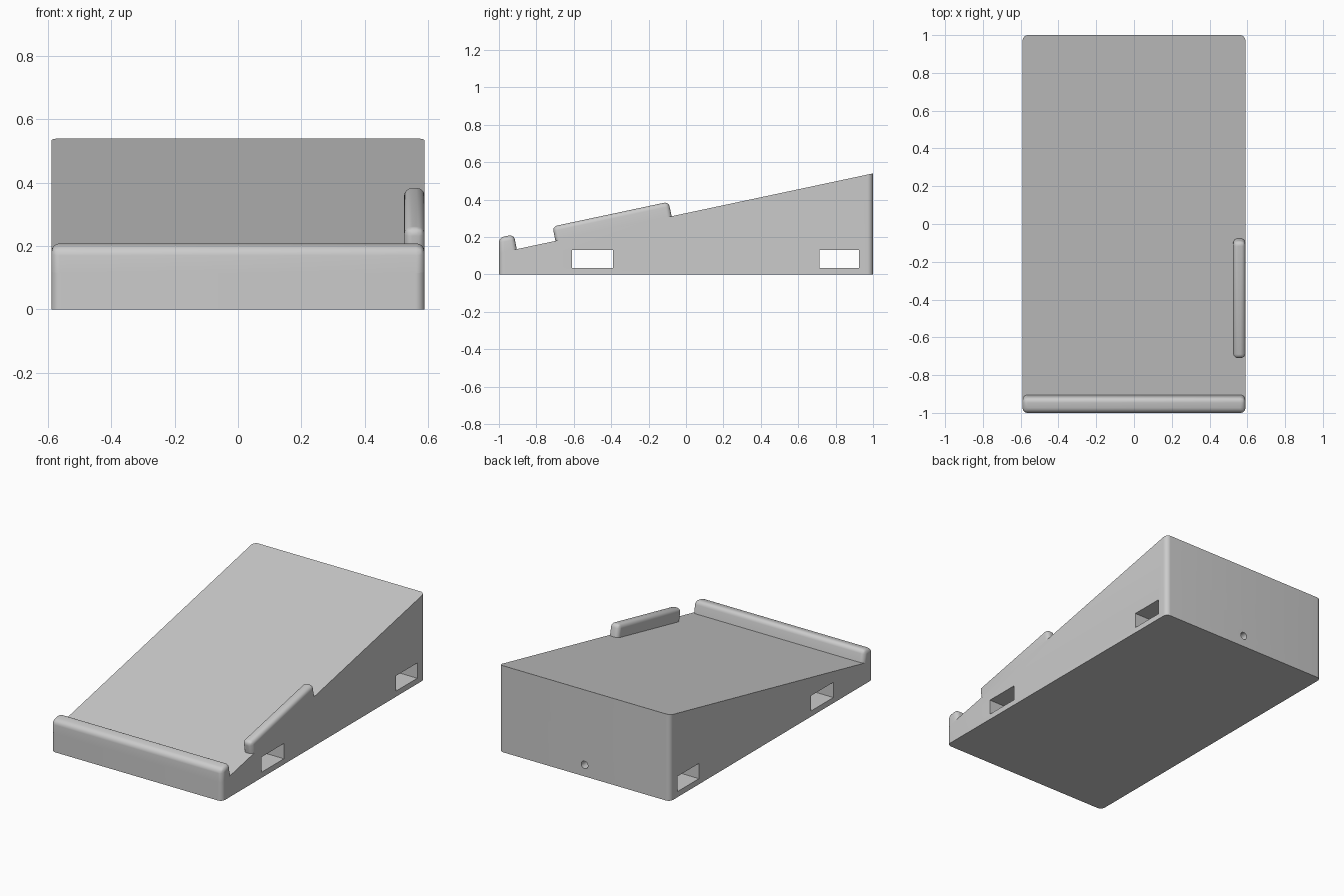
import bpy, bmesh, math
from mathutils import Matrix

if "Cube" in bpy.data.objects:
    bpy.data.objects.remove(bpy.data.objects["Cube"], do_unlink=True)

HALF_W = 0.59
HEIGHT = 0.54
SLOPE = math.tan(math.radians(12))

grey = bpy.data.materials.new("plain grey")
grey.use_nodes = True
colour = (0.6, 0.6, 0.6, 1)
grey.diffuse_color = colour
grey.node_tree.nodes["Principled BSDF"].inputs["Base Color"].default_value = colour


def deck(y):
    """Height of the sloping deck at y."""
    return HEIGHT + SLOPE * (y - 1)


def add_object(name, bm):
    bmesh.ops.recalc_face_normals(bm, faces=bm.faces)
    mesh = bpy.data.meshes.new(name)
    bm.to_mesh(mesh)
    bm.free()
    mesh.materials.append(grey)
    obj = bpy.data.objects.new(name, mesh)
    bpy.context.collection.objects.link(obj)
    return obj


def block(name, x0, x1, section, radius=0, round_top=True):
    """Extrude a (y, z) section across x; the first two points are its base."""
    bm = bmesh.new()
    ends = [[bm.verts.new((x, y, z)) for y, z in section] for x in (x0, x1)]
    bm.faces.new(ends[0])
    bm.faces.new(ends[1][::-1])
    for i in range(4):
        j = (i + 1) % 4
        bm.faces.new((ends[0][i], ends[0][j], ends[1][j], ends[1][i]))
    base = set(ends[0][:2] + ends[1][:2])
    top = set(bm.verts) - base
    if radius:
        edges = [e for e in bm.edges if
                 (not base.issuperset(e.verts)) and
                 (round_top or not top.issuperset(e.verts))]
        bmesh.ops.bevel(bm, geom=edges, offset=radius, segments=8,
                        profile=0.5, affect='EDGES', clamp_overlap=True)
    return add_object(name, bm)


def cut(obj, cutter):
    """Subtract the cutter and discard it."""
    cutter.hide_render = True
    mod = obj.modifiers.new("cut", 'BOOLEAN')
    mod.operation = 'DIFFERENCE'
    mod.solver = 'EXACT'
    mod.object = cutter
    bpy.ops.object.select_all(action='DESELECT')
    obj.select_set(True)
    bpy.context.view_layer.objects.active = obj
    bpy.ops.object.modifier_apply(modifier=mod.name)
    bpy.data.objects.remove(cutter, do_unlink=True)


# Wedge body with rounded upright corners
body = block("wedge_body", -HALF_W, HALF_W,
             [(-1, 0), (1, 0), (1, HEIGHT), (-1, deck(-1))], 0.03, False)

# Two slots running right through the sides
for y0, y1 in ((-0.61, -0.39), (0.715, 0.925)):
    cut(body, block("slot_cutter", -1, 1,
                    [(y0, 0.035), (y1, 0.035), (y1, 0.13), (y0, 0.13)]))

# Small cable hole in the back, opening into the rear slot
bm = bmesh.new()
bmesh.ops.create_cone(bm, cap_ends=True, segments=32, radius1=0.023,
                      radius2=0.023, depth=0.3,
                      matrix=Matrix.Translation((0, 1, 0.072))
                      @ Matrix.Rotation(math.pi / 2, 4, 'X'))
cut(body, add_object("hole_cutter", bm))

# Front lip across the full width
lip = block("front_lip", -HALF_W, HALF_W,
            [(-1, deck(-1)), (-0.905, deck(-0.905)), (-0.92, 0.213), (-1, 0.197)], 0.027)

# Short side rail, square to the deck
rail = block("side_rail", 0.525, HALF_W,
             [(-0.698, deck(-0.698)), (-0.077, deck(-0.077)), (-0.093, 0.388), (-0.714, 0.256)],
             0.025)

# Smooth the rounded edges, keep the rest crisp
for obj in (body, lip, rail):
    bpy.ops.object.select_all(action='DESELECT')
    obj.select_set(True)
    bpy.context.view_layer.objects.active = obj
    bpy.ops.object.shade_smooth_by_angle(angle=math.radians(30))
